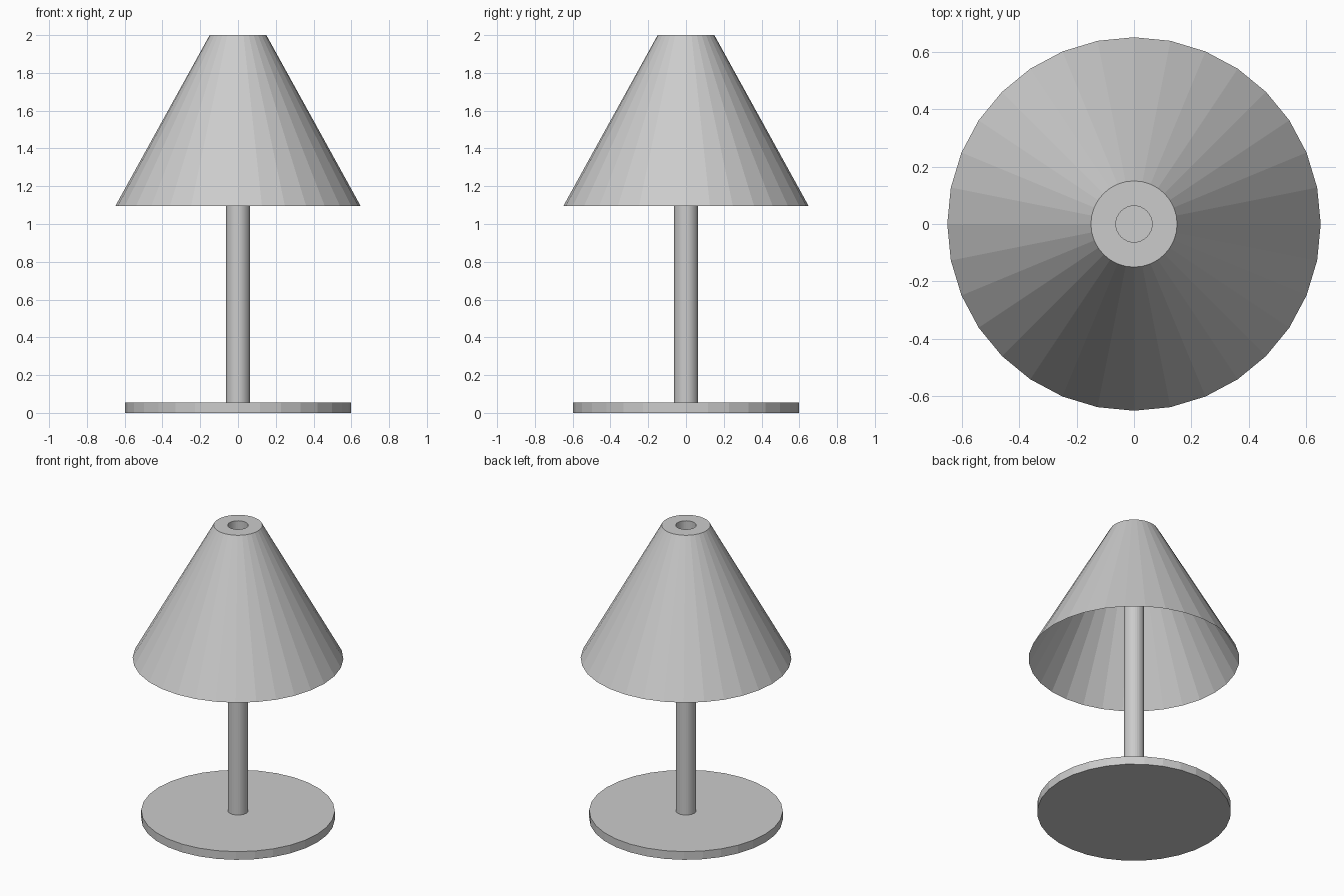
import bpy, bmesh
from math import sin, cos, tau

if "Cube" in bpy.data.objects:
    bpy.data.objects.remove(bpy.data.objects["Cube"])

SIDES = 32


def lathe(name, profile, cap_ends=False):
    """Revolve a list of (radius, z) points around the z axis."""
    bm = bmesh.new()
    rings = [[bm.verts.new((r * cos(tau * i / SIDES), r * sin(tau * i / SIDES), z))
              for i in range(SIDES)] for r, z in profile]
    for low, high in zip(rings, rings[1:]):
        for i in range(SIDES):
            j = (i + 1) % SIDES
            bm.faces.new((low[i], low[j], high[j], high[i]))
    if cap_ends:
        bm.faces.new(rings[0][::-1])
        bm.faces.new(rings[-1])
    mesh = bpy.data.meshes.new(name)
    bm.to_mesh(mesh)
    bm.free()
    obj = bpy.data.objects.new(name, mesh)
    bpy.context.collection.objects.link(obj)
    return obj


# Flat round foot
lathe("base", [(0.597, 0), (0.597, 0.056)], cap_ends=True)

# Hollow stem, open at the top
lathe("stem", [(0.063, 0.056), (0.063, 2.0)])

# Thin conical shade, open below, with a flat ring joining it to the stem
lathe("shade", [(0.65, 1.094), (0.15, 2.0), (0.063, 2.0)])
